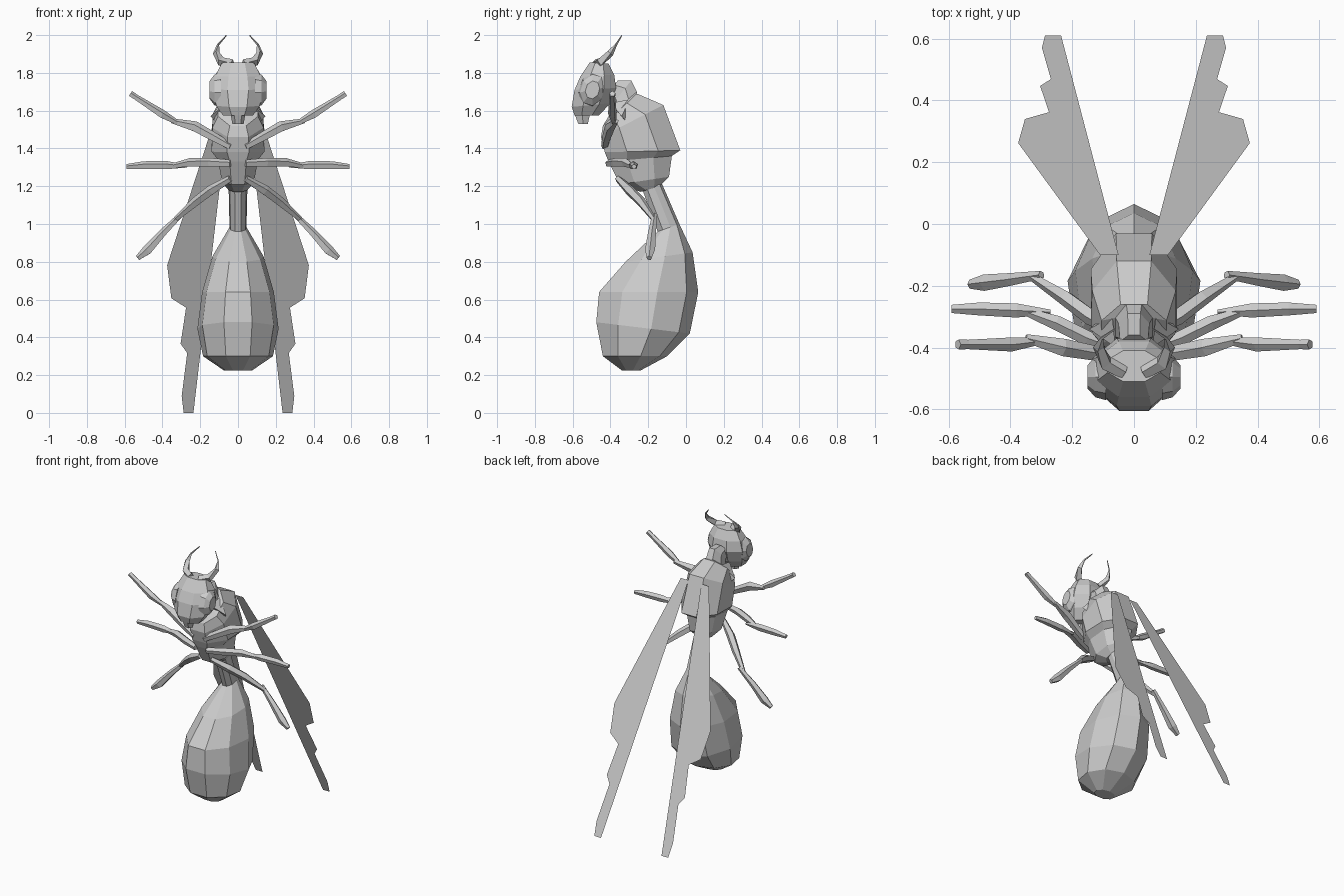
import bpy, bmesh, math
from mathutils import Vector


def make(name, verts, faces, mirror=False):
    mesh = bpy.data.meshes.new(name)
    bm = bmesh.new()
    vs = [bm.verts.new(v) for v in verts]
    for f in faces:
        bm.faces.new([vs[i] for i in f])
    bmesh.ops.recalc_face_normals(bm, faces=bm.faces)
    bm.to_mesh(mesh)
    bm.free()
    ob = bpy.data.objects.new(name, mesh)
    bpy.context.collection.objects.link(ob)
    if mirror:
        ob.modifiers.new("Mirror", 'MIRROR').use_mirror_merge = False
    return ob


def skin(name, rings, mirror=False):
    # Join equal-sided rings into a closed body
    n = len(rings[0])
    verts = [v for r in rings for v in r]
    faces = [[k * n + i, k * n + (i + 1) % n, (k + 1) * n + (i + 1) % n, (k + 1) * n + i]
             for k in range(len(rings) - 1) for i in range(n)]
    faces += [list(range(n)), [len(verts) - n + i for i in range(n)]]
    return make(name, verts, faces, mirror)


def loft(name, n, sections):
    # Each section: front y, front z, back y, back z, half width
    ang = [math.pi / n + 2 * math.pi * i / n for i in range(n)]
    c_max, c_min = max(map(math.cos, ang)), -min(map(math.cos, ang))
    s_max = max(map(math.sin, ang))
    rings = []
    for fy, fz, by, bz, w in sections:
        ring = []
        for a in ang:
            c = math.cos(a)
            c /= c_max if c > 0 else c_min
            ring.append((w * math.sin(a) / s_max,
                         (fy + by) / 2 + c * (fy - by) / 2,
                         (fz + bz) / 2 + c * (fz - bz) / 2))
        rings.append(ring)
    return skin(name, rings)


def tube(name, path, n=5):
    # Tapered limb: each path point is x, y, z, radius; mirrored in x
    pts = [Vector(p[:3]) for p in path]
    rings = []
    for i, p in enumerate(pts):
        d = (pts[min(i + 1, len(pts) - 1)] - pts[max(i - 1, 0)]).normalized()
        u = d.cross(Vector((0, 1, 0))).normalized()
        v = d.cross(u)
        rings.append([p + path[i][3] * (u * math.cos(2 * math.pi * k / n) +
                                        v * math.sin(2 * math.pi * k / n)) for k in range(n)])
    return skin(name, rings, True)


# Abdomen with narrow waist
loft("abdomen", 9, [
    (-.23, 1.18, -.13, 1.22, .05), (-.15, .96, -.035, 1.0, .045),
    (-.32, .80, .035, .85, .135), (-.46, .64, .065, .64, .19),
    (-.475, .48, .02, .42, .215), (-.44, .30, -.10, .30, .185),
    (-.34, .225, -.24, .225, .075)])

# Neck and thorax
loft("thorax", 8, [
    (-.43, 1.68, -.36, 1.76, .045), (-.40, 1.62, -.29, 1.76, .05),
    (-.41, 1.57, -.26, 1.70, .06), (-.44, 1.52, -.26, 1.69, .105),
    (-.45, 1.46, -.12, 1.63, .135), (-.43, 1.38, -.03, 1.39, .14),
    (-.41, 1.33, -.075, 1.36, .105), (-.35, 1.21, -.09, 1.25, .085),
    (-.24, 1.17, -.14, 1.20, .05)])

# Collar flaps on the shoulders
make("collar_flap", [(.06, -.40, 1.64), (.145, -.34, 1.57), (.10, -.30, 1.52), (.07, -.30, 1.66)],
     [(0, 1, 2), (0, 3, 1), (3, 2, 1), (0, 2, 3)], True)

# Head
loft("head", 8, [
    (-.51, 1.855, -.41, 1.85, .085), (-.56, 1.78, -.38, 1.79, .12),
    (-.59, 1.71, -.37, 1.72, .135), (-.605, 1.62, -.40, 1.64, .115),
    (-.59, 1.575, -.46, 1.575, .08)])
loft("mandibles", 6, [(-.605, 1.62, -.50, 1.62, .045), (-.57, 1.53, -.52, 1.53, .03)])

# Faceted eyes, leaning with the face
rings = []
for x, s in ((.09, .092), (.125, .08), (.15, .047)):
    ring = []
    for k in range(8):
        a = math.pi / 8 + k * math.pi / 4
        p, q = s * .8 * math.cos(a), s * 1.05 * math.sin(a)
        ring.append((x, -.495 + p * .95 + q * .3, 1.71 - p * .3 + q * .95))
    rings.append(ring)
skin("eye", rings, True)

# Antennae
tube("antenna", [(.03, -.48, 1.85, .022), (.09, -.45, 1.86, .025), (.115, -.40, 1.905, .018),
                 (.105, -.37, 1.95, .006), (.062, -.34, 1.998, .003)], 4)

# Legs: thigh and shin for each pair
tube("front_thigh", [(.04, -.43, 1.41, .02), (.12, -.42, 1.455, .025),
                     (.23, -.40, 1.515, .03), (.35, -.37, 1.545, .014)])
tube("front_shin", [(.31, -.38, 1.53, .012), (.40, -.39, 1.58, .024),
                    (.54, -.39, 1.67, .016), (.57, -.39, 1.69, .017)])
tube("middle_thigh", [(.04, -.41, 1.32, .02), (.15, -.37, 1.325, .025),
                      (.25, -.32, 1.325, .025), (.36, -.28, 1.305, .012)])
tube("middle_shin", [(.27, -.285, 1.305, .008), (.38, -.28, 1.31, .024),
                     (.50, -.275, 1.31, .022), (.59, -.275, 1.303, .014)])
tube("hind_thigh", [(.04, -.36, 1.24, .018), (.14, -.30, 1.18, .028),
                    (.22, -.24, 1.12, .026), (.33, -.17, 1.025, .014)])
tube("hind_shin", [(.30, -.165, 1.05, .014), (.40, -.18, .95, .022),
                   (.48, -.19, .86, .028), (.53, -.195, .82, .015)])

# Wings: flat, sloping back to the ground
outline = [(.05, -.10), (.11, -.10), (.375, .262), (.353, .34), (.275, .362), (.304, .447),
           (.269, .469), (.298, .57), (.288, .61), (.236, .61)]
make("wing", [(x, y, (.61 - y) * 2.247) for x, y in outline], [range(len(outline))], True)
